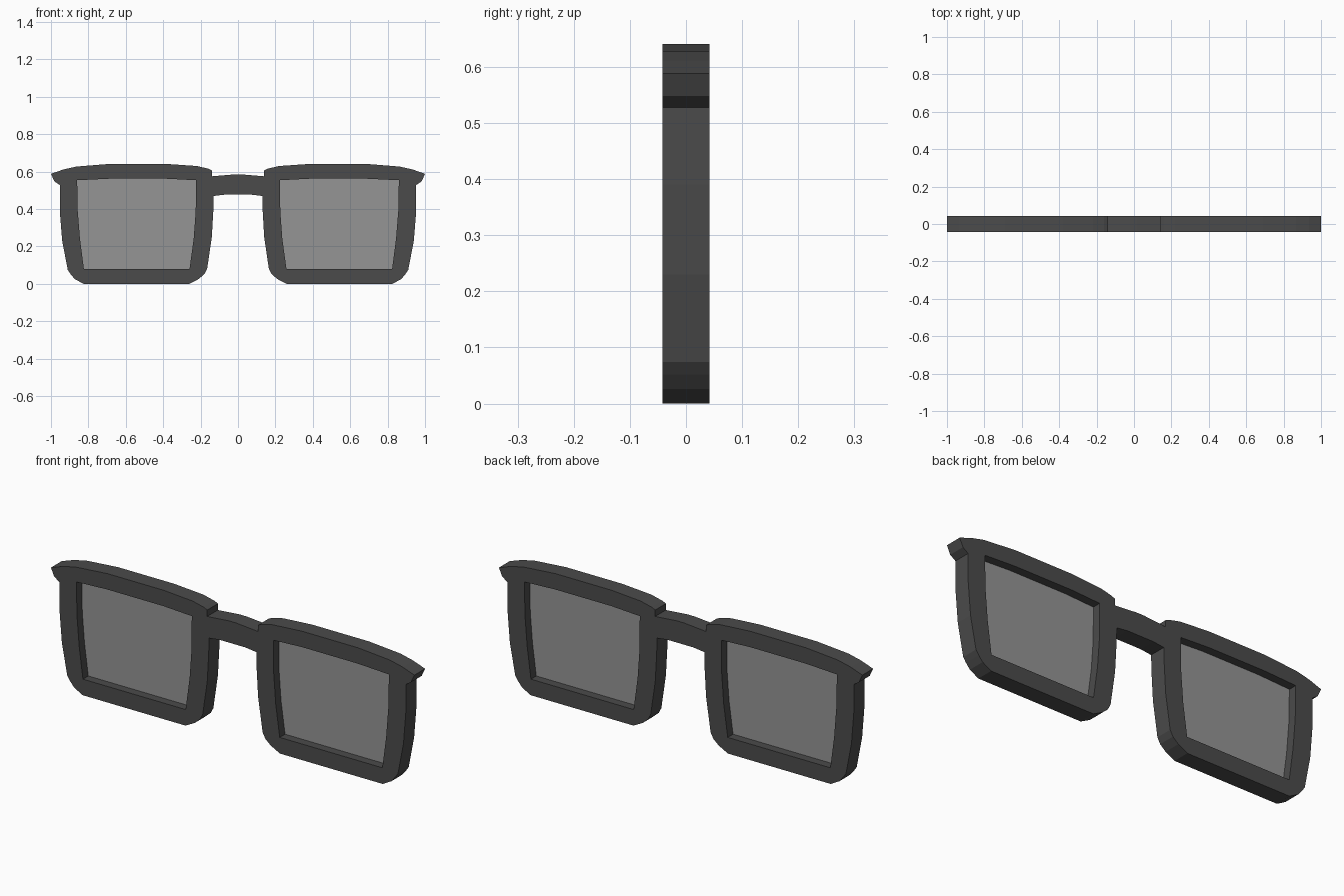
import bpy
from math import pi

if "Cube" in bpy.data.objects:
    bpy.data.objects.remove(bpy.data.objects["Cube"])

HALF_DEPTH = 0.042


def material(name, grey, alpha=1.0):
    m = bpy.data.materials.new(name)
    m.diffuse_color = (grey, grey, grey, alpha)
    m.use_nodes = True
    m.node_tree.nodes["Principled BSDF"].inputs["Base Color"].default_value = m.diffuse_color
    return m


def mirrored(points):
    return [(-x, z) for x, z in reversed(points)]


def flat_shape(name, loops, half_depth, mat):
    """Filled profile in the XZ plane, thickened along y; later loops cut holes."""
    curve = bpy.data.curves.new(name + "_profile", 'CURVE')
    curve.dimensions = '2D'
    curve.fill_mode = 'BOTH'
    curve.extrude = half_depth
    for loop in loops:
        spline = curve.splines.new('POLY')
        spline.points.add(len(loop) - 1)
        for p, (x, z) in zip(spline.points, loop):
            p.co = (x, z, 0, 1)
        spline.use_cyclic_u = True
    ob = bpy.data.objects.new(name, curve)
    bpy.context.collection.objects.link(ob)
    ob.rotation_euler = (pi / 2, 0, 0)
    bpy.ops.object.select_all(action='DESELECT')
    ob.select_set(True)
    bpy.context.view_layer.objects.active = ob
    bpy.ops.object.convert(target='MESH')
    bpy.ops.object.transform_apply(location=False, rotation=True, scale=False)
    ob = bpy.context.object
    for poly in ob.data.polygons:
        poly.use_smooth = False
    ob.data.materials.clear()
    ob.data.materials.append(mat)
    return ob


dark = material("dark_frame", 0.07)
tint = material("tinted_lens", 0.3, 0.5)

# Right half of the frame, from the bridge top round to the bridge underside
half_outline = [
    (0.02, 0.585), (0.14, 0.575), (0.14, 0.607), (0.16, 0.616), (0.22, 0.63),
    (0.38, 0.641), (0.69, 0.641), (0.865, 0.627), (0.935, 0.611), (1.0, 0.588),
    (0.982, 0.548), (0.953, 0.528), (0.953, 0.39), (0.94, 0.23), (0.91, 0.074),
    (0.895, 0.052), (0.873, 0.026), (0.826, 0.0), (0.26, 0.0), (0.21, 0.026),
    (0.18, 0.052), (0.165, 0.08), (0.14, 0.25), (0.132, 0.39), (0.13, 0.47),
    (0.07, 0.477),
]

# Lens opening
opening = [
    (0.225, 0.554), (0.38, 0.562), (0.69, 0.562), (0.86, 0.554), (0.857, 0.39),
    (0.845, 0.24), (0.824, 0.08), (0.259, 0.08), (0.237, 0.24), (0.226, 0.39),
]

# Frame with bridge in one piece
flat_shape("spectacle_frame",
           [half_outline + mirrored(half_outline), opening, mirrored(opening)],
           HALF_DEPTH, dark)

# Lenses, set halfway into the openings
flat_shape("right_lens", [opening], 0.0, tint)
flat_shape("left_lens", [mirrored(opening)], 0.0, tint)
